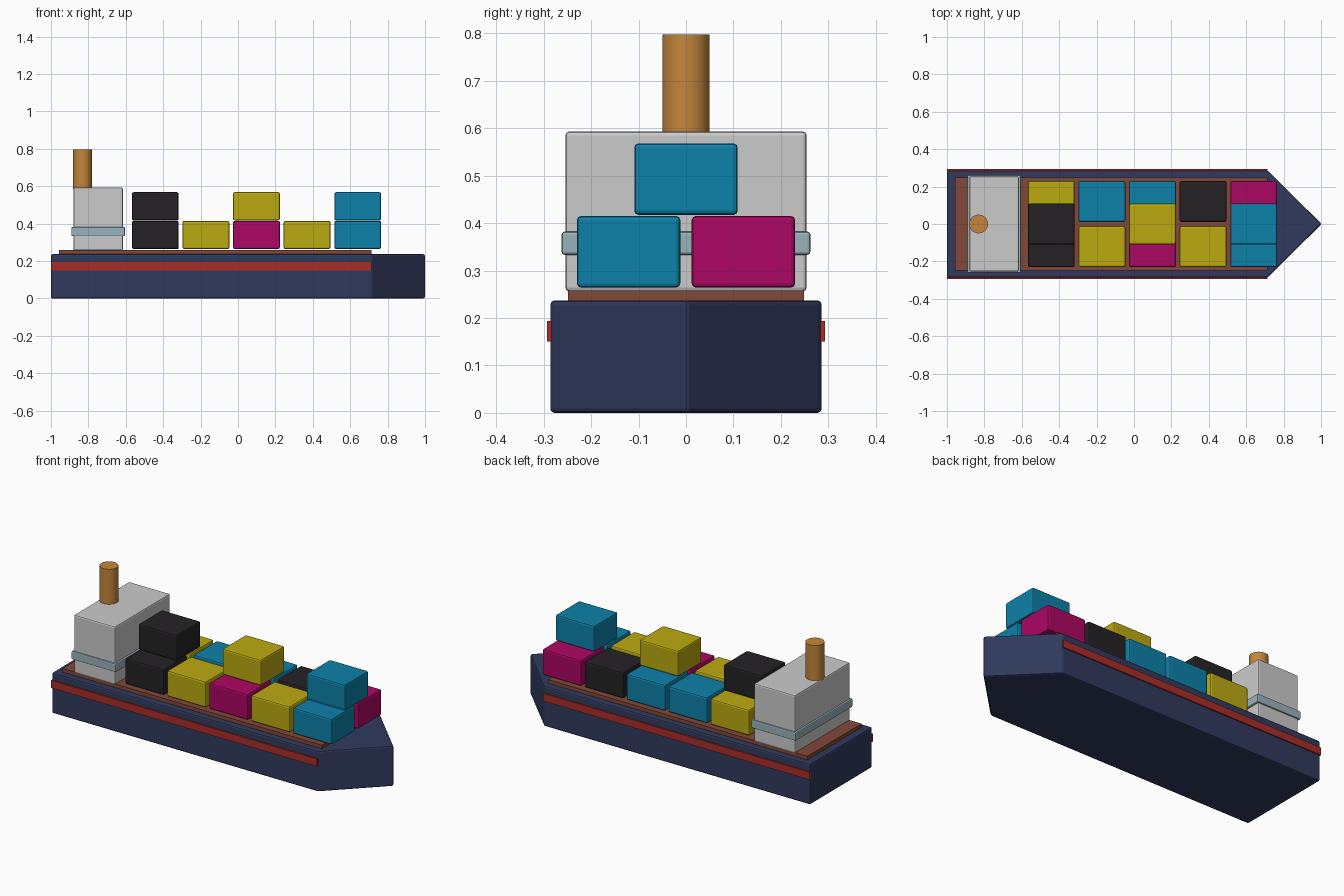
import bpy, bmesh

if "Cube" in bpy.data.objects:
    bpy.data.objects.remove(bpy.data.objects["Cube"])

COLOURS = {
    "navy": (0.030, 0.042, 0.110), "red": (0.40, 0.025, 0.020),
    "rust": (0.22, 0.065, 0.040), "glass": (0.32, 0.45, 0.50),
    "orange": (0.55, 0.24, 0.045), "black": (0.018, 0.016, 0.018),
    "yellow": (0.50, 0.40, 0.005), "blue": (0.004, 0.22, 0.40),
    "magenta": (0.42, 0.002, 0.125),
}
mats = {}
for key, rgb in COLOURS.items():
    mats[key] = bpy.data.materials.new(key)
    mats[key].diffuse_color = (*rgb, 1)


def finish(ob, name, colour=None, bevel=0):
    ob.name = name
    if colour:
        ob.data.materials.append(mats[colour])
    if bevel:
        mod = ob.modifiers.new("bevel", "BEVEL")
        mod.width = bevel
        mod.segments = 2
        mod.limit_method = "ANGLE"
    return ob


def box(name, x, y, z, colour=None, bevel=0):
    """Box from (min, max) ranges along each axis."""
    bpy.ops.mesh.primitive_cube_add(size=1)
    ob = bpy.context.object
    for v in ob.data.vertices:
        v.co = [(r[0] + r[1]) / 2 + c * (r[1] - r[0])
                for r, c in zip((x, y, z), v.co)]
    return finish(ob, name, colour, bevel)


# Hull: pointed plan outline extruded upward
outline = [(-1, -0.286), (0.715, -0.286), (1.003, 0), (0.715, 0.286), (-1, 0.286)]
bm = bmesh.new()
face = bm.faces.new([bm.verts.new((x, y, 0)) for x, y in outline])
top = bmesh.ops.extrude_face_region(bm, geom=[face])["geom"]
bmesh.ops.translate(bm, vec=(0, 0, 0.237),
                    verts=[g for g in top if isinstance(g, bmesh.types.BMVert)])
bmesh.ops.recalc_face_normals(bm, faces=bm.faces)
mesh = bpy.data.meshes.new("hull")
bm.to_mesh(mesh)
bm.free()
hull = bpy.data.objects.new("hull", mesh)
bpy.context.collection.objects.link(hull)
finish(hull, "hull", "navy", 0.009)

# Side stripes and deck
for side, s in (("right", -1), ("left", 1)):
    ys = sorted((s * 0.276, s * 0.293))
    box("stripe_" + side, (-1, 0.715), ys, (0.15, 0.194), "red")
box("deck", (-0.957, 0.715), (-0.249, 0.249), (0.225, 0.258), "rust")

# Bridge house with window band and funnel
box("bridge_house", (-0.88, -0.615), (-0.254, 0.254), (0.256, 0.593), None, 0.008)
box("window_band", (-0.891, -0.604), (-0.262, 0.262), (0.333, 0.382), "glass", 0.006)
bpy.ops.mesh.primitive_cylinder_add(vertices=32, radius=0.05, depth=0.212,
                                    location=(-0.831, 0, 0.691))
funnel = finish(bpy.context.object, "funnel", "orange")
bpy.ops.object.shade_smooth_by_angle()

# Containers per bay: right row, left row, upper tier
bays = [("black", "yellow", "black"), ("yellow", "blue", None),
        ("magenta", "blue", "yellow"), ("yellow", "black", None),
        ("blue", "magenta", "blue")]
slots = [("right", -0.121, 0.264), ("left", 0.121, 0.264), ("upper", 0, 0.417)]
for i, bay in enumerate(bays):
    x = -0.442 + i * 0.2705
    for (slot, y, z), colour in zip(slots, bay):
        if colour:
            box(f"container_{slot}_{i + 1}", (x - 0.125, x + 0.125),
                (y - 0.109, y + 0.109), (z, z + 0.151), colour, 0.009)

for m in bpy.data.materials:
    if m.users and not m.is_grease_pencil:
        m.use_nodes = True
        m.node_tree.nodes["Principled BSDF"].inputs["Base Color"].default_value = m.diffuse_color
